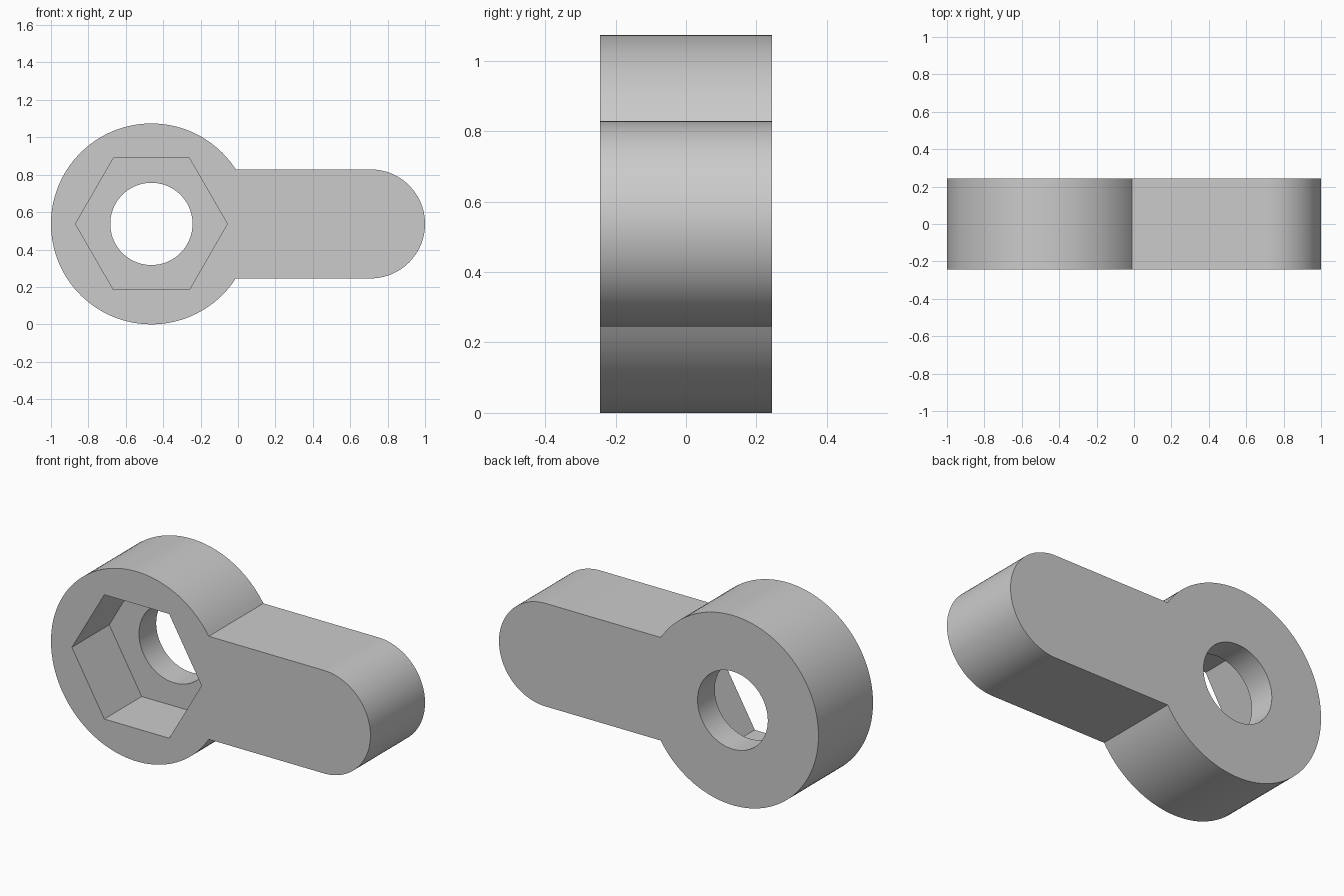
import bpy, bmesh
from math import asin, cos, sin, pi, radians

cube = bpy.data.objects.get("Cube")
if cube:
    bpy.data.objects.remove(cube, do_unlink=True)

HALF = 0.244            # half thickness
MID_Z = 0.537           # height of the centre line
HEAD_X, HEAD_R = -0.463, 0.537
ARM_R = 0.2915
TIP_X = 1 - ARM_R
POCKET_FLOOR = 0.09

steel = bpy.data.materials.new("plain grey")
steel.use_nodes = True
grey = (0.6, 0.6, 0.6, 1)
steel.diffuse_color = grey
steel.node_tree.nodes["Principled BSDF"].inputs["Base Color"].default_value = grey


def arc(x, radius, start, end, steps):
    """Points on an arc about the centre line, both ends included."""
    angles = [start + (end - start) * i / steps for i in range(steps + 1)]
    return [(x + radius * cos(a), MID_Z + radius * sin(a)) for a in angles]


def prism(name, outline, y0, y1):
    """Extrude an x-z outline from y0 to y1."""
    bm = bmesh.new()
    face = bm.faces.new([bm.verts.new((x, y0, z)) for x, z in outline])
    grown = bmesh.ops.extrude_face_region(bm, geom=[face])["geom"]
    moved = [v for v in grown if isinstance(v, bmesh.types.BMVert)]
    bmesh.ops.translate(bm, verts=moved, vec=(0, y1 - y0, 0))
    bmesh.ops.recalc_face_normals(bm, faces=bm.faces)
    mesh = bpy.data.meshes.new(name)
    bm.to_mesh(mesh)
    bm.free()
    mesh.materials.append(steel)
    obj = bpy.data.objects.new(name, mesh)
    bpy.context.collection.objects.link(obj)
    return obj


# Lever body: round head joined to a round-ended arm
join = asin(ARM_R / HEAD_R)
outline = arc(HEAD_X, HEAD_R, join, 2 * pi - join, 96)
outline += arc(TIP_X, ARM_R, -pi / 2, pi / 2, 48)
body = prism("lever_body", outline, -HALF, HALF)

# Cutters: hexagonal pocket in the front, round hole right through
pocket = prism("pocket_cutter", arc(HEAD_X, 0.406, 0, 2 * pi, 6)[:-1], -HALF - 0.1, POCKET_FLOOR)
hole = prism("hole_cutter", arc(HEAD_X, 0.22, 0, 2 * pi, 72)[:-1], -HALF - 0.2, HALF + 0.1)

bpy.ops.object.select_all(action="DESELECT")
body.select_set(True)
bpy.context.view_layer.objects.active = body
for cutter in (pocket, hole):
    cutter.hide_render = True
    cut = body.modifiers.new(cutter.name, "BOOLEAN")
    cut.operation = "DIFFERENCE"
    cut.solver = "EXACT"
    cut.object = cutter
    bpy.ops.object.modifier_apply(modifier=cut.name)
    bpy.data.objects.remove(cutter, do_unlink=True)

bpy.ops.object.shade_smooth_by_angle(angle=radians(30))
